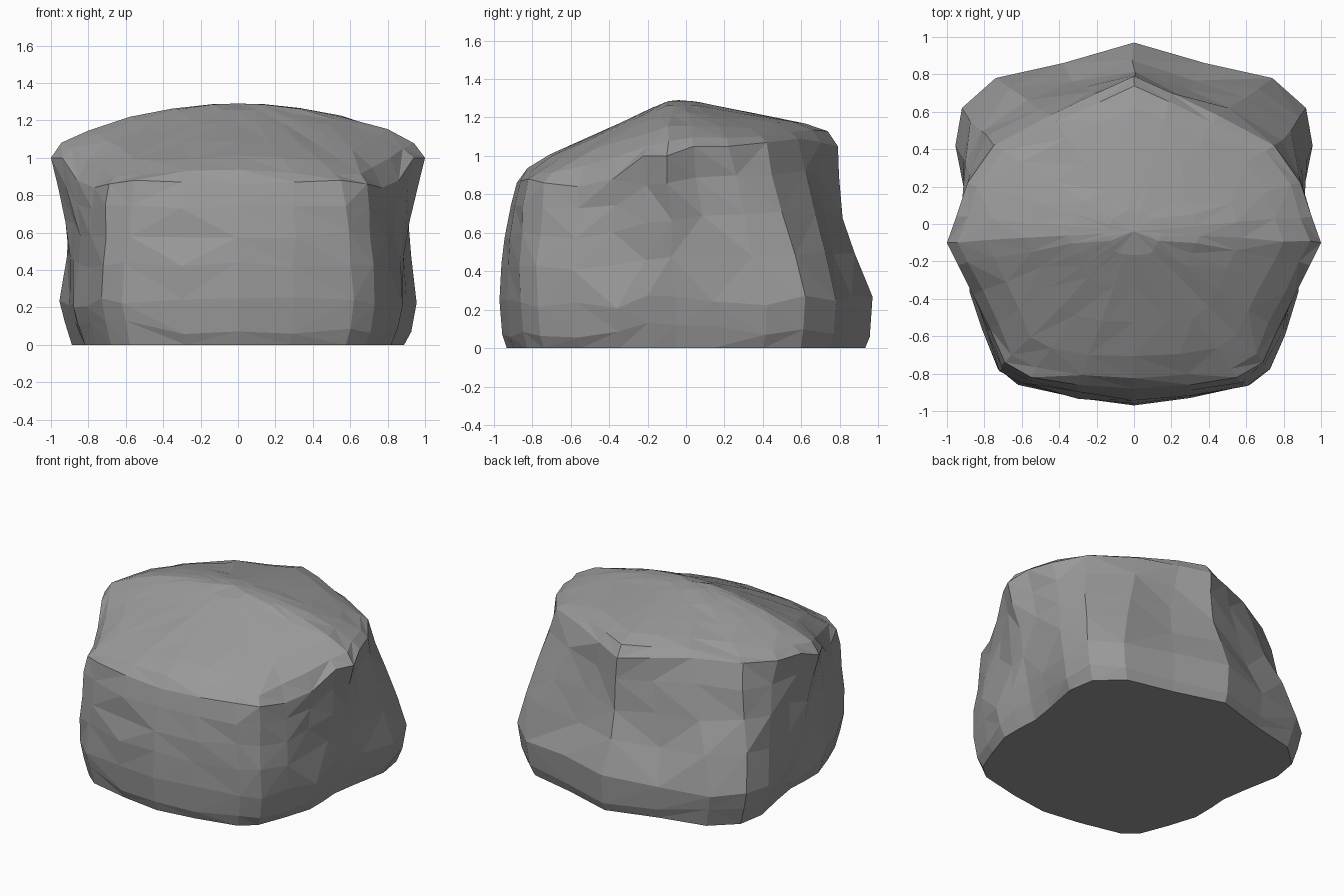
import bpy
import bmesh
import math
import random
from mathutils import Vector

random.seed(4)

default_cube = bpy.data.objects.get("Cube")
if default_cube:
    bpy.data.objects.remove(default_cube, do_unlink=True)

# Half outlines from front centre, round the left side, to back centre
FOOT_HEIGHT = 0.24
FOOT = [(0, -.97), (.3, -.93), (.62, -.86), (.73, -.77), (.81, -.57),
        (.88, -.36), (.88, -.2), (.87, -.05), (.9, .14), (.955, .42),
        (.92, .62), (.74, .78), (.38, .86), (0, .97)]
RIM = [(0, -.88, .86), (.3, -.86, .87), (.55, -.82, .88), (.69, -.74, .86),
       (.77, -.56, .84), (.86, -.38, .88), (.94, -.22, 1), (1, -.1, 1),
       (.95, .04, 1.05), (.89, .22, 1.05), (.75, .42, 1.07),
       (.45, .58, 1.09), (.2, .7, 1.07), (0, .79, 1.05)]
CENTRE_Y = -0.04
CROWN_HEIGHT = 1.29


def mirrored(half):
    """Close a half outline by reflecting it across the centre plane."""
    points = [Vector(p) for p in half]
    reflected = [Vector((-p.x, p.y, p.z)) for p in reversed(points[1:-1])]
    return points + reflected


def roughen(point, amount):
    """Move a point by a small random amount to break up the facets."""
    offset = Vector([random.uniform(-amount, amount) for axis in range(3)])
    return point + offset


def wall_ring(foot, rim, t):
    """Outline at fraction t of the wall, hollowed at the sides and back."""
    ring = []
    curve = math.sin(math.pi * t)
    for low, high in zip(foot, rim):
        point = low.lerp(high, t)
        if abs(low.y) < 0.45:
            point.x *= 1 - 0.03 * curve
        elif low.y > 0.8:
            point.y -= 0.045 * curve
        elif low.y < 0:
            point.y -= 0.015 * curve
        ring.append(roughen(point, 0.014))
    return ring


def top_height(x, y):
    """Roof-like top: a bowed cross ridge, steep in front, gentle behind."""
    front_drop = 0.46 * max(0, -0.09 - y)
    back_drop = 0.21 * max(0, y - 0.02)
    return CROWN_HEIGHT - 0.22 * x * x - front_drop - back_drop


def top_ring(rim, inward, settle):
    """Outline on the top; settle blends it from the rim to the roof."""
    ring = []
    for edge in rim:
        point = edge.lerp(Vector((0, CENTRE_Y, edge.z)), inward)
        point.z += (top_height(point.x, point.y) - edge.z) * settle
        ring.append(roughen(point, 0.008 * (1 - inward)))
    return ring


def bridge(bm, lower, upper):
    """Join two rings with triangles whose diagonals vary."""
    count = len(lower)
    for i in range(count):
        j = (i + 1) % count
        a, b, c, d = lower[i], lower[j], upper[j], upper[i]
        if random.random() < 0.5:
            bm.faces.new((a, b, c))
            bm.faces.new((a, c, d))
        else:
            bm.faces.new((a, b, d))
            bm.faces.new((b, c, d))


# Stack of outlines from the ground to the crown
foot = mirrored([(x, y, FOOT_HEIGHT) for x, y in FOOT])
rim = mirrored(RIM)
base = [Vector((p.x * 0.93, p.y * 0.96, 0)) for p in foot]
skirt = [Vector((p.x * 0.97, p.y * 0.985, random.uniform(.05, .14))) for p in foot]
uneven_foot = [p + Vector((0, 0, random.uniform(-.04, .04))) for p in foot]
rings = [base, skirt, uneven_foot]
rings += [wall_ring(foot, rim, t) for t in (0.3, 0.55, 0.8)]
rings.append(rim)
for inward, settle in ((.06, .8), (.2, 1), (.42, 1), (.65, 1), (.85, 1)):
    rings.append(top_ring(rim, inward, settle))

# Boulder surface
bm = bmesh.new()
loops = [[bm.verts.new(p) for p in ring] for ring in rings]
for lower, upper in zip(loops, loops[1:]):
    bridge(bm, lower, upper)

# Crown facets
peak = bm.verts.new((0, CENTRE_Y, CROWN_HEIGHT))
inner = loops[-1]
for i, vert in enumerate(inner):
    bm.faces.new((vert, inner[(i + 1) % len(inner)], peak))

# Flat underside
bm.faces.new(list(reversed(loops[0])))
bmesh.ops.recalc_face_normals(bm, faces=bm.faces[:])
mesh = bpy.data.meshes.new("boulder")
bm.to_mesh(mesh)
bm.free()

# Stone colour
stone = bpy.data.materials.new("stone grey")
stone.use_nodes = True
grey = (0.32, 0.32, 0.32, 1)
stone.diffuse_color = grey
stone.node_tree.nodes["Principled BSDF"].inputs["Base Color"].default_value = grey
mesh.materials.append(stone)

boulder = bpy.data.objects.new("boulder", mesh)
bpy.context.scene.collection.objects.link(boulder)
